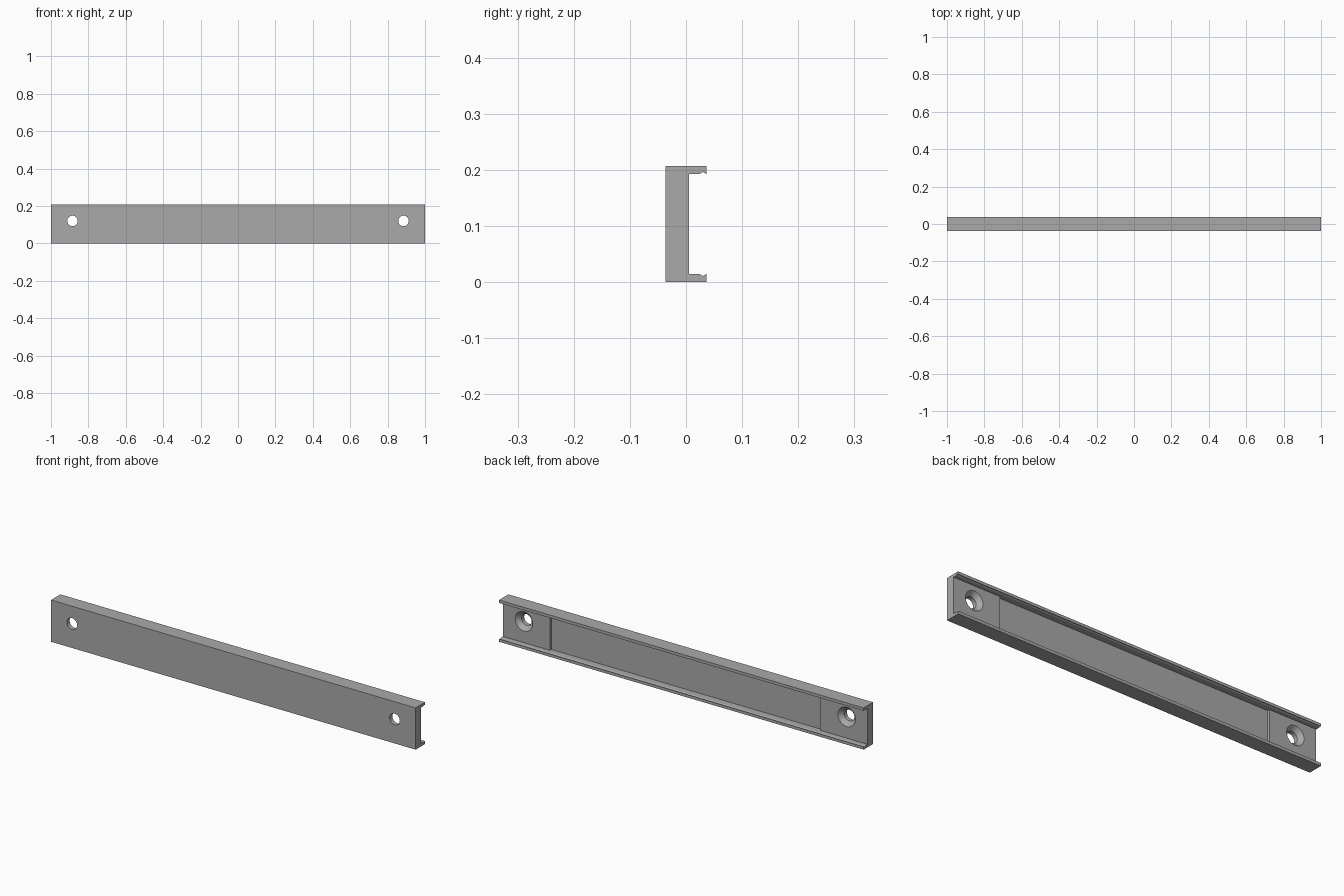
import bpy
import bmesh
from math import cos, sin, tau

if "Cube" in bpy.data.objects:
    bpy.data.objects.remove(bpy.data.objects["Cube"], do_unlink=True)

HEIGHT = 0.207
FRONT, BACK = -0.0366, 0.0366
FLOOR = 0.0055      # back face of the web between the lips
RECESS = -0.006     # floor of the long shallow pocket
LIP = 0.0145        # lip thickness

grey = bpy.data.materials.new("plain grey")
grey.use_nodes = True
grey.diffuse_color = (0.4, 0.4, 0.4, 1)
grey.node_tree.nodes["Principled BSDF"].inputs["Base Color"].default_value = (0.4, 0.4, 0.4, 1)


def loft(name, rings):
    """Closed solid through rings holding equal numbers of points."""
    bm = bmesh.new()
    loops = [[bm.verts.new(p) for p in ring] for ring in rings]
    count = len(loops[0])
    for a, b in zip(loops, loops[1:]):
        for i in range(count):
            j = (i + 1) % count
            bm.faces.new((a[i], a[j], b[j], b[i]))
    bm.faces.new(loops[0])
    bm.faces.new(loops[-1])
    bmesh.ops.recalc_face_normals(bm, faces=bm.faces)
    mesh = bpy.data.meshes.new(name)
    bm.to_mesh(mesh)
    bm.free()
    obj = bpy.data.objects.new(name, mesh)
    bpy.context.collection.objects.link(obj)
    mesh.materials.append(grey)
    return obj


def cut(target, cutter):
    cutter.hide_render = True
    mod = target.modifiers.new("cut", "BOOLEAN")
    mod.operation = "DIFFERENCE"
    mod.solver = "EXACT"
    mod.object = cutter
    bpy.context.view_layer.objects.active = target
    bpy.ops.object.modifier_apply(modifier=mod.name)
    bpy.data.objects.remove(cutter, do_unlink=True)


# Channel section: lower half with a V groove in the lip, mirrored upward
lower = [(FRONT, 0), (BACK, 0), (BACK, LIP), (0.030, 0.0108), (0.024, LIP), (FLOOR, LIP)]
section = lower + [(y, HEIGHT - z) for y, z in reversed(lower)]
rail = loft("mounting_rail", [[(x, y, z) for y, z in section] for x in (-1, 1)])

# Long shallow pocket between the two end pads
pocket = [(RECESS, LIP), (0.02, LIP), (0.02, HEIGHT - LIP), (RECESS, HEIGHT - LIP)]
cut(rail, loft("pocket_cutter", [[(x, y, z) for y, z in pocket] for x in (-0.742, 0.742)]))

# Countersunk screw holes, entered from the back
bore = [(FRONT - 0.02, 0.028), (-0.015, 0.028), (FLOOR, 0.048), (0.02, 0.048)]
for side in (-1, 1):
    rings = [[(side * 0.885 + r * cos(tau * i / 40), y, 0.12 + r * sin(tau * i / 40))
              for i in range(40)] for y, r in bore]
    cut(rail, loft("hole_cutter", rings))

# Smooth bores, crisp edges
bpy.ops.object.select_all(action="DESELECT")
rail.select_set(True)
bpy.context.view_layer.objects.active = rail
bpy.ops.object.shade_smooth_by_angle(angle=0.5)
